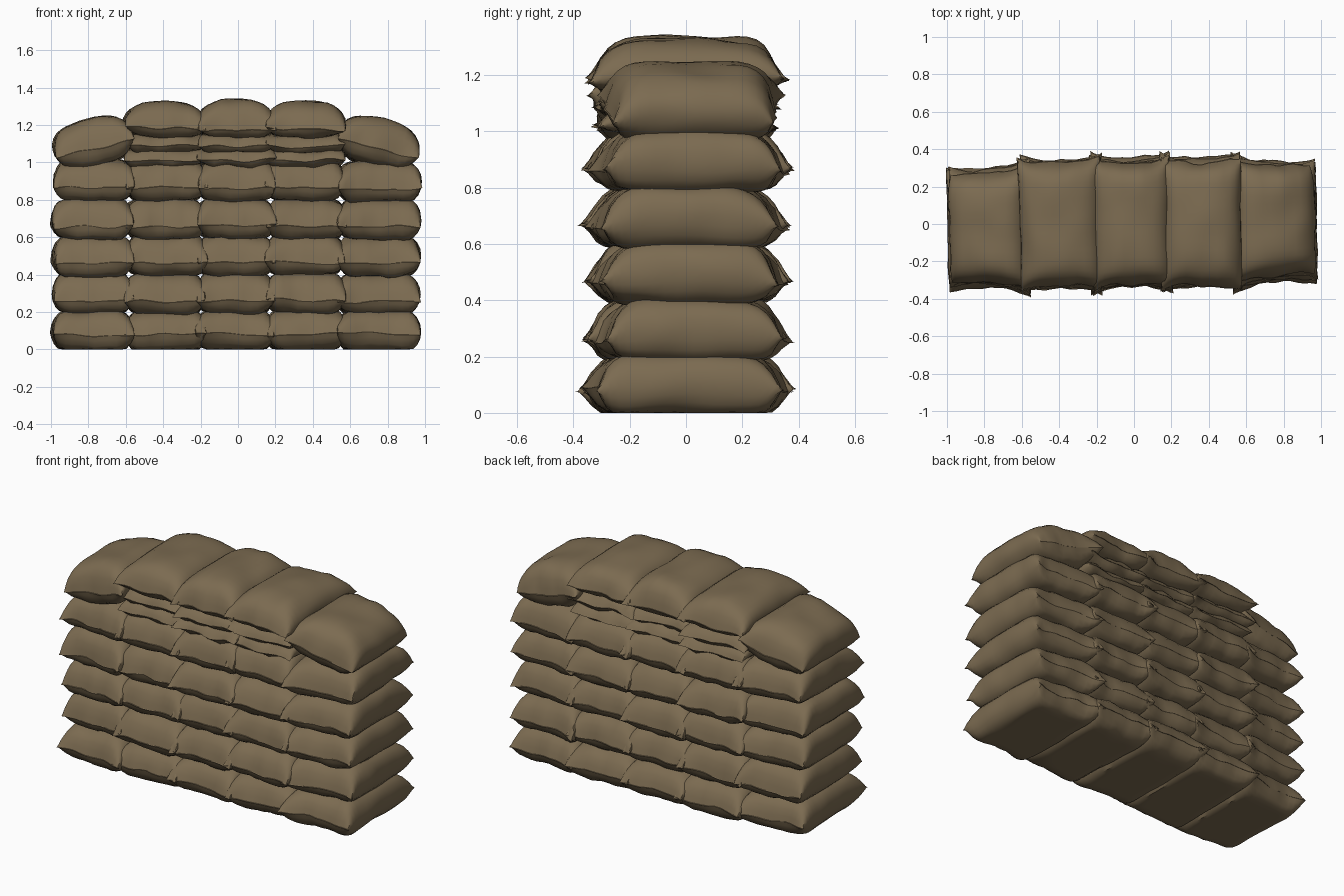
import bpy
import bmesh
import math
import random
from mathutils import Matrix, Vector, noise

random.seed(4)
if "Cube" in bpy.data.objects:
    bpy.data.objects.remove(bpy.data.objects["Cube"])

# One burlap colour for every bag
burlap = bpy.data.materials.new("burlap")
burlap.use_nodes = True
COLOUR = (0.2, 0.147, 0.082, 1)
burlap.diffuse_color = COLOUR
bsdf = burlap.node_tree.nodes["Principled BSDF"]
bsdf.inputs["Base Color"].default_value = COLOUR
bsdf.inputs["Roughness"].default_value = 0.9


def dome(t, power, edge):
    """Full in the middle, pinched to nothing before the seam."""
    return math.sqrt(max(0, 1 - (abs(t) / edge) ** power))


def sandbag(name, centre, half_x, half_y, up, down,
            tilt=0, power=6, crumple=0.012, droop=0.04, flare=0.035):
    """Stuffed pillow with a ragged seam, lying along y."""
    seed = Vector([random.uniform(-50, 50) for _ in range(3)])
    bm = bmesh.new()
    for side, height in ((1, up), (-1, down)):
        made = bmesh.ops.create_grid(bm, x_segments=16, y_segments=22, size=1)
        for vert in made["verts"]:
            u = math.sin(vert.co.x * math.pi / 2)
            v = math.sin(vert.co.y * math.pi / 2)
            full = dome(u, power, 1.0) * dome(v, 6, 0.97)
            # Corners stick out past the sagging seam
            x = u * half_x
            y = v * (half_y + flare * u ** 4)
            ragged = noise.noise(Vector((u * 2.5, v * 2.5, 0)) + seed)
            y += 0.02 * ragged * v ** 9
            x += 0.012 * ragged * u ** 9
            # The wall narrows toward its two ends
            y *= 1 - 0.26 * max(0, abs(centre[0] + x) - 0.5)
            z = side * height * full - droop * v ** 6
            z += 0.02 * noise.noise(Vector((u * 1.5, v * 1.5, 7)) + seed) * max(u ** 8, v ** 8)
            # Folds gather toward the tied ends
            fold = noise.noise(Vector((u * 3, v * 1.5, side * 3)) + seed)
            dent = noise.noise(Vector((u * 1.6, v * 2, side * 5)) + seed)
            z += full * crumple * (fold * (0.3 + 1.5 * v * v) + dent)
            vert.co = (x, y, z)
        if side < 0:
            lower = {f for vert in made["verts"] for f in vert.link_faces}
            bmesh.ops.reverse_faces(bm, faces=list(lower))
    bmesh.ops.remove_doubles(bm, verts=bm.verts, dist=0.0004)
    yaw = math.radians(random.uniform(0, 2))
    bm.transform(Matrix.Translation(centre) @ Matrix.Rotation(yaw, 4, "Z")
                 @ Matrix.Rotation(math.radians(tilt), 4, "Y"))
    # Bags on the ground are flattened by it
    for vert in bm.verts:
        vert.co.z = max(vert.co.z, 0.0)
    mesh = bpy.data.meshes.new(name)
    bm.to_mesh(mesh)
    bm.free()
    mesh.materials.append(burlap)
    bag = bpy.data.objects.new(name, mesh)
    bpy.context.collection.objects.link(bag)
    bag.select_set(True)
    bpy.context.view_layer.objects.active = bag


bpy.ops.object.select_all(action="DESELECT")
# Neighbours press into each other; the outer edges allow for that overlap
OVERLAP = 0.025
EDGES = (-0.965, -0.585, -0.2, 0.17, 0.55, 0.945)
COLUMNS = [((a + b) / 2, (b - a) / 2 + OVERLAP) for a, b in zip(EDGES, EDGES[1:])]

# Five full courses
for row in range(5):
    for col, (x, half) in enumerate(COLUMNS):
        centre = (x + random.uniform(-0.006, 0.006), 0.02 * x + random.uniform(-0.012, 0.012),
                  0.1 + row * 0.2 + random.uniform(-0.005, 0.005))
        sandbag(f"course_{row + 1}_bag_{col + 1}", centre, half,
                0.345 if row == 0 else 0.33, 0.114, 0.114,
                droop=0.02 if row == 0 else 0.04)

# Thin squashed bags, then plump top bags, over the middle three columns
for col in (1, 2, 3):
    x, half = COLUMNS[col]
    for layer, z in enumerate((1.035, 1.11)):
        sandbag(f"squashed_bag_{col}_{layer + 1}", (x, random.uniform(-0.01, 0.01), z),
                half, 0.305, 0.05, 0.06, crumple=0.02, droop=0.025, flare=0.02)
    peak = 0.13 if col == 2 else 0.12
    sandbag(f"top_bag_{col}", (x, 0, 1.205), half, 0.33, peak, 0.08,
            power=3, droop=0.025, flare=0.03)

# Plump end bags leaning outward
for name, col, tilt in (("right_end_bag", 0, -13), ("left_end_bag", 4, 14)):
    x, half = COLUMNS[col]
    sandbag(name, (x, 0.03 * x, 1.105), half, 0.32, 0.13, 0.13,
            tilt=tilt, power=3, droop=0.03, flare=0.015)

bpy.ops.object.shade_smooth_by_angle(angle=math.radians(40))
